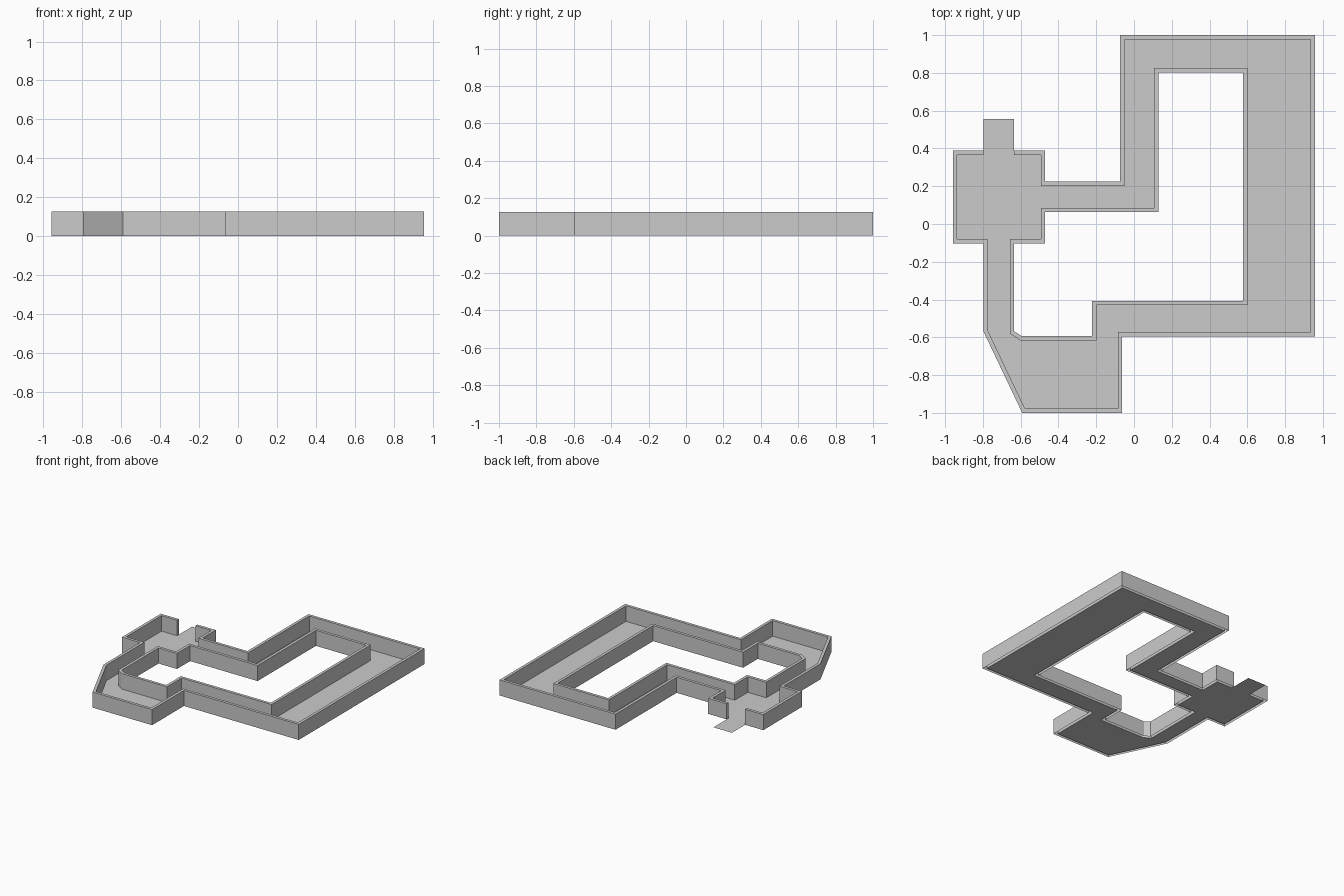
import bpy, bmesh
from mathutils import Vector

cube = bpy.data.objects.get("Cube")
if cube:
    bpy.data.objects.remove(cube, do_unlink=True)

HEIGHT = 0.125
THICK = 0.023

grey = bpy.data.materials.new("plain grey")
grey.use_nodes = True
colour = (0.6, 0.6, 0.6, 1)
grey.diffuse_color = colour
grey.node_tree.nodes["Principled BSDF"].inputs["Base Color"].default_value = colour

# Outer outline from one side of the doorway round to the other, floor on its left
outer = [(-.798, .389), (-.959, .389), (-.959, -.103), (-.798, -.103),
         (-.798, -.567), (-.592, -1), (-.063, -1), (-.063, -.596),
         (.957, -.596), (.957, 1), (-.074, 1), (-.074, .224),
         (-.47, .224), (-.47, .389), (-.634, .389)]
# Outline of the central opening, floor on its left
opening = [(-.47, .063), (.13, .063), (.13, .803), (.577, .803),
           (.577, -.407), (-.222, -.407), (-.222, -.594), (-.594, -.594),
           (-.634, -.568), (-.634, -.103), (-.47, -.103)]


def offset_left(path, closed):
    """Mitred copy of a path, moved to its left by the wall thickness."""
    pts = [Vector(p) for p in path]
    n = len(pts)
    result = []
    for i, p in enumerate(pts):
        normals = []
        for a, b in ((i - 1, i), (i, i + 1)):
            if closed or (a >= 0 and b < n):
                d = (pts[b % n] - pts[a % n]).normalized()
                normals.append(Vector((-d.y, d.x)))
        m = sum(normals, Vector((0, 0))).normalized()
        result.append(p + m * (THICK / m.dot(normals[0])))
    return result


def finish(name, bm):
    mesh = bpy.data.meshes.new(name)
    bm.to_mesh(mesh)
    bm.free()
    mesh.materials.append(grey)
    obj = bpy.data.objects.new(name, mesh)
    bpy.context.collection.objects.link(obj)
    return obj


def make_wall(name, path, closed):
    """Wall with an outer face, top and inner face, open underneath."""
    bm = bmesh.new()
    inner = offset_left(path, closed)
    rows = []
    for p, q in zip(path, inner):
        section = ((p, 0), (p, HEIGHT), (q, HEIGHT), (q, 0))
        rows.append([bm.verts.new((c[0], c[1], z)) for c, z in section])
    count = len(rows) if closed else len(rows) - 1
    for i in range(count):
        a, b = rows[i], rows[(i + 1) % len(rows)]
        for k in range(3):
            bm.faces.new((a[k], b[k], b[k + 1], a[k + 1]))
    # Doorway ends
    if not closed:
        bm.faces.new(rows[0])
        bm.faces.new(rows[-1][::-1])
    return finish(name, bm), inner


outer_wall, floor_edge = make_wall("outer_wall", outer, False)
inner_wall, floor_hole = make_wall("inner_wall", opening, True)

# Floor between the walls, with the doorstep running out through the doorway
floor_edge += [Vector((-.634, .557)), Vector((-.798, .557))]
bm = bmesh.new()
for loop in (floor_edge, floor_hole):
    verts = [bm.verts.new((p.x, p.y, 0)) for p in loop]
    for i, v in enumerate(verts):
        bm.edges.new((verts[i - 1], v))
bmesh.ops.triangle_fill(bm, edges=bm.edges[:], use_beauty=True, normal=(0, 0, 1))
for f in bm.faces:
    f.normal_update()
    if f.normal.z < 0:
        f.normal_flip()
finish("floor", bm)
